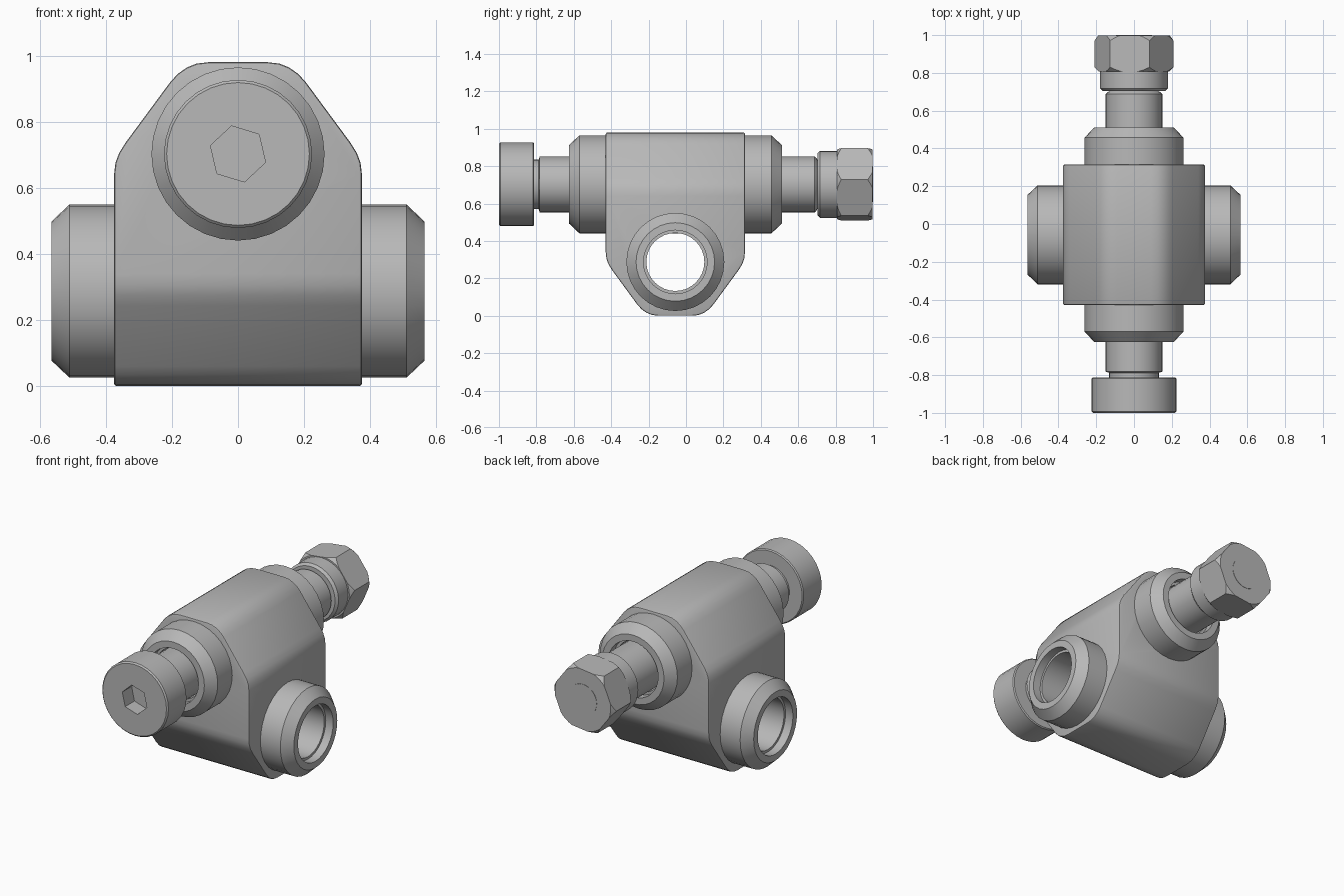
import bpy, bmesh
from math import cos, sin, tau, radians

if "Cube" in bpy.data.objects:
    bpy.data.objects.remove(bpy.data.objects["Cube"])

steel = bpy.data.materials.new("grey steel")
steel.use_nodes = True
steel.diffuse_color = (0.48, 0.48, 0.48, 1)
steel.node_tree.nodes["Principled BSDF"].inputs["Base Color"].default_value = (0.48, 0.48, 0.48, 1)

MID_Y = -0.057                  # middle of the block, front to back
BOLT_Z, PIN_Z = 0.7025, 0.2875  # heights of the two bores


def finish(name, bm):
    bmesh.ops.recalc_face_normals(bm, faces=bm.faces)
    mesh = bpy.data.meshes.new(name)
    bm.to_mesh(mesh)
    bm.free()
    mesh.materials.append(steel)
    ob = bpy.data.objects.new(name, mesh)
    bpy.context.collection.objects.link(ob)
    return ob


def loft(name, rings, closed=False):
    """Skin a row of point rings; cap the ends, or join last to first."""
    bm = bmesh.new()
    rows = [[bm.verts.new(p) for p in ring] for ring in rings]
    pairs = list(zip(rows, rows[1:]))
    if closed:
        pairs.append((rows[-1], rows[0]))
    else:
        bm.faces.new(rows[0])
        bm.faces.new(rows[-1])
    n = len(rows[0])
    for a, b in pairs:
        for i in range(n):
            j = (i + 1) % n
            bm.faces.new((a[i], a[j], b[j], b[i]))
    return finish(name, bm)


def lathe(name, axis, profile, sides=32, turn=0, closed=False):
    """Turn (radius, position) points round the bolt (y) or pin (x) axis."""
    def point(r, t, i):
        a = turn + tau * i / sides
        u, v = r * cos(a), r * sin(a)
        return (u, t, BOLT_Z + v) if axis == "y" else (t, MID_Y + u, PIN_Z + v)
    return loft(name, [[point(r, t, i) for i in range(sides)] for r, t in profile], closed)


def select(ob):
    bpy.ops.object.select_all(action="DESELECT")
    ob.select_set(True)
    bpy.context.view_layer.objects.active = ob


def boolean(ob, tool, operation):
    mod = ob.modifiers.new("cut", "BOOLEAN")
    mod.operation, mod.solver, mod.object = operation, "EXACT", tool
    select(ob)
    bpy.ops.object.modifier_apply(modifier=mod.name)
    bpy.data.objects.remove(tool)


# Block: the same tapered outline, upright along y and upside down along x
half = [(0.375, -0.3), (0.375, 0.64), (0.371, 0.675), (0.36, 0.705), (0.34, 0.737),
        (0.205, 0.92), (0.182, 0.945), (0.155, 0.964), (0.125, 0.976), (0.09, 0.98)]
outline = half + [(-u, v) for u, v in reversed(half)]
body = loft("block", [[(u, y, v) for u, v in outline] for y in (-1, 1)])
cross = loft("block_cross", [[(x, MID_Y + u * 0.993, 0.98 - v) for u, v in outline] for x in (-1, 1)])
boolean(body, cross, "INTERSECT")
bevel = body.modifiers.new("edges", "BEVEL")
bevel.width, bevel.segments = 0.008, 2
bevel.limit_method, bevel.angle_limit = "ANGLE", radians(40)
select(body)
bpy.ops.object.modifier_apply(modifier=bevel.name)
for axis in "xy":
    boolean(body, lathe("bore_cutter", axis, [(0.185, -1.2), (0.185, 1.2)]), "DIFFERENCE")


# Hollow sleeves with chamfered mouths and a recessed lining
def sleeve(name, axis, lo, hi):
    c, d = 0.055, 0.05
    return lathe(name, axis, [
        (0.155, lo + d), (0.17, lo + d), (0.17, lo), (0.21, lo), (0.262, lo + c),
        (0.262, hi - c), (0.21, hi), (0.17, hi), (0.17, hi - d), (0.155, hi - d)], closed=True)


pin_sleeve = sleeve("pin_sleeve", "x", -0.565, 0.565)
bolt_sleeve = sleeve("bolt_sleeve", "y", -0.625, 0.512)

# Bolt: head, neck, shank and tip, with a hexagonal socket
bolt = lathe("bolt", "y", [
    (0.216, -1), (0.224, -0.992), (0.224, -0.818), (0.218, -0.812), (0.132, -0.812),
    (0.132, -0.788), (0.15, -0.782), (0.15, 0.688), (0.14, 0.698), (0.095, 0.72), (0.095, 1)])
socket = lathe("socket_cutter", "y", [(0.087, -1.1), (0.087, -0.91)], 6, radians(43))
boolean(bolt, socket, "DIFFERENCE")

# Nut: round collar and a hexagon with turned corners
collar = lathe("nut_collar", "y", [(0.165, 0.703), (0.179, 0.717), (0.179, 0.825)])
nut = lathe("hex_nut", "y", [(0.21, 0.808), (0.21, 0.998)], 6, radians(7))
rounding = lathe("nut_rounding", "y", [
    (0.18, 0.80), (0.215, 0.835), (0.215, 0.965), (0.18, 1.01)], 48)
boolean(nut, rounding, "INTERSECT")

for ob in (body, pin_sleeve, bolt_sleeve, bolt, collar, nut):
    select(ob)
    bpy.ops.object.shade_smooth_by_angle(angle=radians(28))
